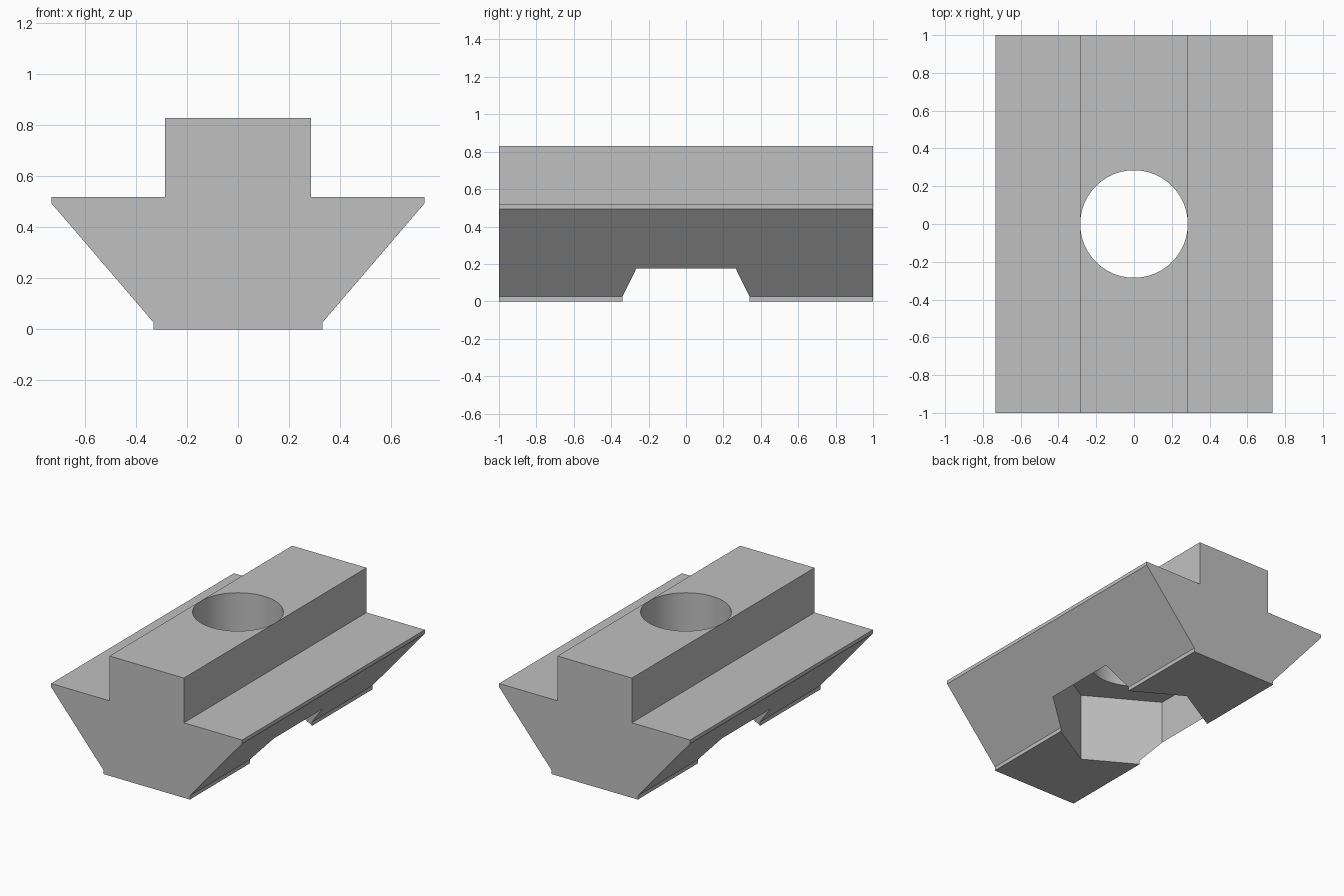
import bpy, bmesh, math

if "Cube" in bpy.data.objects:
    bpy.data.objects.remove(bpy.data.objects["Cube"])

steel = bpy.data.materials.new("plain grey")
steel.diffuse_color = (0.527, 0.527, 0.527, 1)
steel.use_nodes = True
steel.node_tree.nodes["Principled BSDF"].inputs["Base Color"].default_value = steel.diffuse_color


def prism(name, points, direction):
    """Extrude a closed outline along the given vector."""
    bm = bmesh.new()
    face = bm.faces.new([bm.verts.new(p) for p in points])
    ext = bmesh.ops.extrude_face_region(bm, geom=[face])
    bmesh.ops.translate(bm, vec=direction,
                        verts=[g for g in ext["geom"] if isinstance(g, bmesh.types.BMVert)])
    bmesh.ops.recalc_face_normals(bm, faces=bm.faces)
    mesh = bpy.data.meshes.new(name)
    bm.to_mesh(mesh)
    bm.free()
    mesh.materials.append(steel)
    obj = bpy.data.objects.new(name, mesh)
    bpy.context.collection.objects.link(obj)
    return obj


def ring(sides, radius, z):
    """Regular polygon with its first corner on +y."""
    return [(radius * math.sin(math.tau * i / sides),
             radius * math.cos(math.tau * i / sides), z) for i in range(sides)]


# Slot nut body: half profile mirrored, then extruded along y
half = [(0.331, 0), (0.331, 0.027), (0.732, 0.495), (0.732, 0.52), (0.2855, 0.52), (0.2855, 0.83)]
outline = half + [(-x, z) for x, z in reversed(half)]
body = prism("slot_nut_body", [(x, -1, z) for x, z in outline], (0, 2, 0))

# Hexagonal pocket underneath and round hole through the top
cutters = [prism("hex_pocket_cutter", ring(6, 0.53, -0.2), (0, 0, 0.675)),
           prism("bolt_hole_cutter", ring(96, 0.2845, 0.3), (0, 0, 0.8))]

bpy.context.view_layer.objects.active = body
for cutter in cutters:
    cutter.hide_render = True
    mod = body.modifiers.new(cutter.name, 'BOOLEAN')
    mod.operation = 'DIFFERENCE'
    mod.solver = 'EXACT'
    mod.object = cutter
    bpy.ops.object.modifier_apply(modifier=mod.name)
    bpy.data.objects.remove(cutter)

# Smooth hole wall, crisp edges elsewhere
bpy.ops.object.select_all(action='DESELECT')
body.select_set(True)
bpy.ops.object.shade_smooth_by_angle(angle=math.radians(25))
